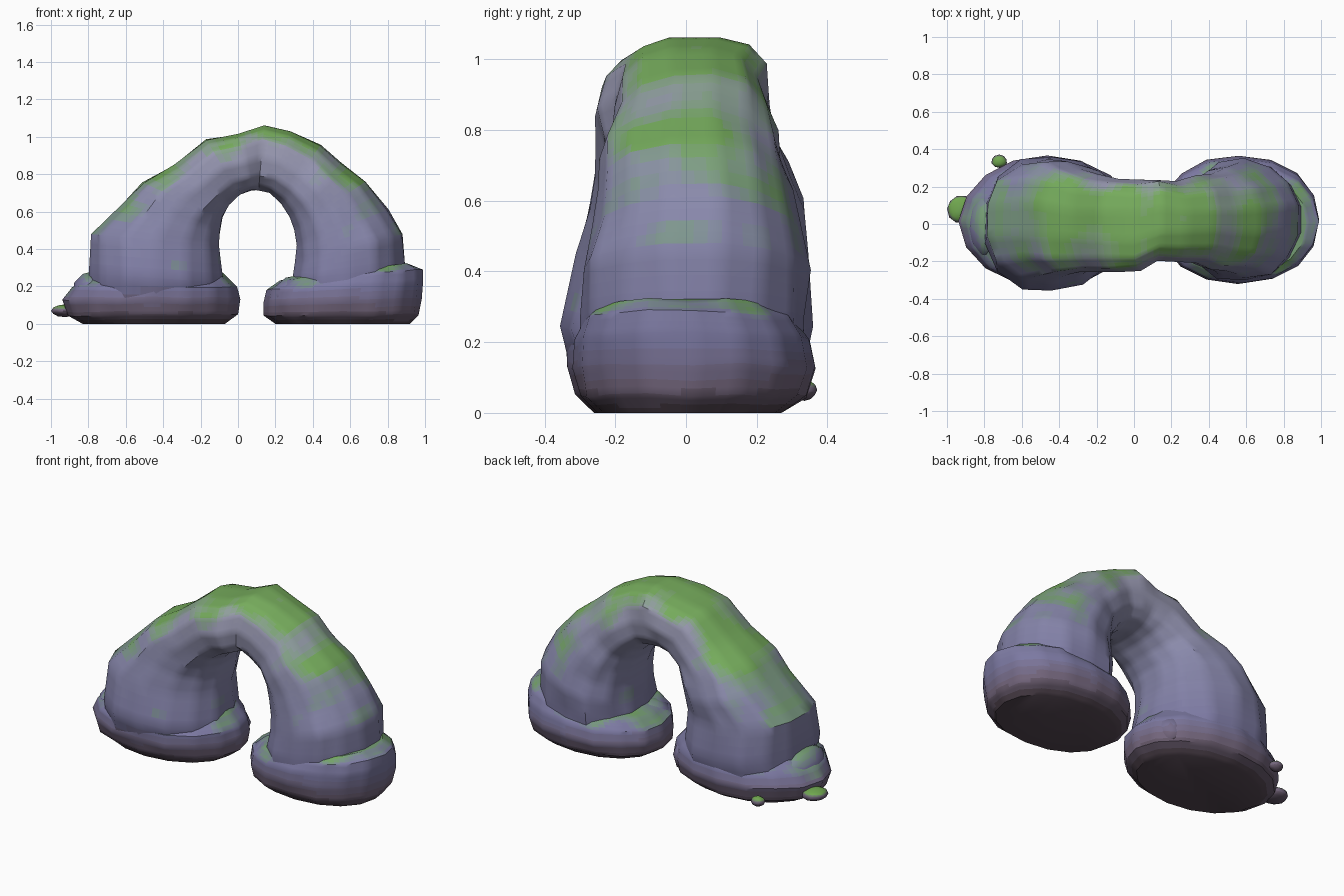
import bpy, bmesh, math, random
from mathutils import Vector, noise

if "Cube" in bpy.data.objects:
    bpy.data.objects.remove(bpy.data.objects["Cube"])

random.seed(11)
MATS = {}
STONE = [(0.0, (.085, .06, .08)), (.08, (.17, .13, .20)), (.2, (.20, .19, .36)),
         (.6, (.25, .25, .41)), (1.1, (.34, .34, .44))]
MOSS = (.16, .42, .06)
STEPS = 8


def mix(a, b, t):
    return tuple(p + (q - p) * t for p, q in zip(a, b))


def stone_color(z):
    for (z0, a), (z1, b) in zip(STONE, STONE[1:]):
        if z <= z1:
            return mix(a, b, max(0, (z - z0) / (z1 - z0)))
    return STONE[-1][1]


def material(level, moss):
    key = (level, moss)
    if key not in MATS:
        m = bpy.data.materials.new("stone_%d_moss_%d" % key)
        m.diffuse_color = (*mix(stone_color(level * .04), MOSS, moss / STEPS), 1)
        m.use_nodes = True
        m.node_tree.nodes["Principled BSDF"].inputs["Base Color"].default_value = m.diffuse_color
        MATS[key] = m
    return MATS[key]


def finish(name, bm, moss_from, angle=38):
    """Tint faces by height, grow moss on upward faces, shade smooth."""
    bmesh.ops.recalc_face_normals(bm, faces=bm.faces)
    bm.normal_update()
    me = bpy.data.meshes.new(name)
    slots = {}
    for f in bm.faces:
        c = f.calc_center_median()
        n = sum((v.normal for v in f.verts), Vector()).normalized()
        patch = noise.noise(Vector((c.x * 7, c.y * 4, c.z * 7)))
        grow = (n.z - moss_from + patch * .45) / .45
        key = (max(0, round(c.z / .04)), round(STEPS * min(1, max(0, grow)) * .85))
        if key not in slots:
            slots[key] = len(slots)
            me.materials.append(material(*key))
        f.material_index = slots[key]
    bm.to_mesh(me)
    bm.free()
    ob = bpy.data.objects.new(name, me)
    bpy.context.collection.objects.link(ob)
    bpy.ops.object.select_all(action='DESELECT')
    ob.select_set(True)
    bpy.context.view_layer.objects.active = ob
    bpy.ops.object.shade_smooth_by_angle(angle=math.radians(angle))


def unit_ring(n, power, shift):
    for i in range(n):
        a = 2 * math.pi * (i + shift) / n
        c, s = math.cos(a), math.sin(a)
        yield (math.copysign(abs(c) ** (2 / power), c),
               math.copysign(abs(s) ** (2 / power), s))


def loft(name, rings, moss_from, cuts=3):
    """Skin a list of point rings and cap both ends."""
    bm = bmesh.new()
    loops = [[bm.verts.new(p) for p in r] for r in rings]
    n = len(loops[0])
    for a, b in zip(loops, loops[1:]):
        for i in range(n):
            bm.faces.new((a[i], a[(i + 1) % n], b[(i + 1) % n], b[i]))
    bm.faces.new(loops[0])
    bm.faces.new(loops[-1])
    bmesh.ops.subdivide_edges(bm, edges=bm.edges[:], cuts=cuts, use_grid_fill=True)
    finish(name, bm, moss_from)


def jit(v, amount):
    return v + random.uniform(-amount, amount)


# Arch: outer x, outer z, inner x, inner z, centre y, half depth
SECTIONS = [
    (-.80, .06, -.08, .06, .01, .31), (-.79, .27, -.08, .22, 0, .365),
    (-.79, .48, -.10, .42, .015, .325), (-.62, .645, -.10, .50, .03, .31),
    (-.51, .755, -.085, .57, .02, .285), (-.34, .85, -.05, .64, 0, .26),
    (-.17, .985, .01, .69, -.01, .245), (0, 1.015, .07, .715, -.01, .24),
    (.14, 1.065, .11, .715, .025, .215), (.28, 1.03, .17, .70, .015, .215),
    (.44, .955, .23, .64, .02, .235), (.55, .86, .28, .57, .015, .26),
    (.68, .76, .30, .50, .02, .275), (.80, .61, .31, .42, .025, .295),
    (.88, .48, .30, .33, .025, .325), (.89, .30, .29, .24, .02, .32),
    (.88, .08, .29, .08, .02, .31)]
rings = []
for ox, oz, ix, iz, cy, w in SECTIONS:
    mid = Vector(((ox + ix) / 2, cy, (oz + iz) / 2))
    half = Vector(((ox - ix) / 2, 0, (oz - iz) / 2)) * 1.02
    leg = min(1, abs(mid.x) / .4)
    skew = -.07 * leg * math.copysign(1, mid.x)
    rings.append([mid + half * jit(u, .025) + Vector((0, w * jit(v, .035) * (1 + skew * u), 0))
                  for u, v in unit_ring(14, 2.9 - .7 * leg, .5)])
loft("arch", rings, .36)


# Feet: z, min x, max x, min y, max y; the top tilts up by the given amount
def foot(name, levels, power, tilt):
    rings = []
    for z, x0, x1, y0, y1 in levels:
        k = .012 if z else 0
        rise = tilt * z / levels[-1][0]
        rings.append([Vector(((x0 + x1) / 2 + jit(u, k) * (x1 - x0) / 2,
                              (y0 + y1) / 2 + jit(v, k) * (y1 - y0) / 2,
                              z + rise * u + random.uniform(0, k)))
                      for u, v in unit_ring(16, power, 0)])
    loft(name, rings, .6)


foot("left_foot", [(0, -.83, -.07, -.26, .27), (.04, -.91, 0, -.31, .34),
                   (.12, -.935, .01, -.34, .365), (.19, -.89, 0, -.335, .35),
                   (.265, -.78, -.08, -.27, .31)], 2.0, 0)
foot("right_foot", [(0, .20, .92, -.25, .27), (.04, .14, .97, -.30, .34),
                    (.12, .135, .985, -.32, .365), (.20, .15, .995, -.315, .35),
                    (.255, .22, .985, -.29, .31), (.285, .31, .92, -.26, .27)], 2.15, .03)


# Mossy boulders against the feet, and loose pebbles
def boulder(name, loc, size, turn=0, rough=.05):
    bm = bmesh.new()
    bmesh.ops.create_icosphere(bm, subdivisions=2, radius=1)
    for v in bm.verts:
        p = v.co * (1 + random.uniform(-rough, rough))
        x, y, z = (p[i] * size[i] for i in range(3))
        c, s = math.cos(turn), math.sin(turn)
        v.co = (loc[0] + x * c - y * s, loc[1] + x * s + y * c, max(.005, loc[2] + z))
    bmesh.ops.subdivide_edges(bm, edges=bm.edges[:], cuts=1, use_grid_fill=True)
    finish(name, bm, .5, 45)


boulder("left_outer_boulder", (-.78, -.01, .15), (.11, .18, .135))
boulder("left_inner_boulder", (-.12, .06, .13), (.10, .19, .12))
boulder("right_outer_boulder", (.855, 0, .2), (.09, .19, .135))
boulder("right_inner_boulder", (.33, -.06, .15), (.14, .17, .11), -.3)
boulder("side_pebble", (-.925, .08, .07), (.075, .075, .035), .3)
boulder("back_pebble", (-.72, .335, .065), (.042, .035, .03))
